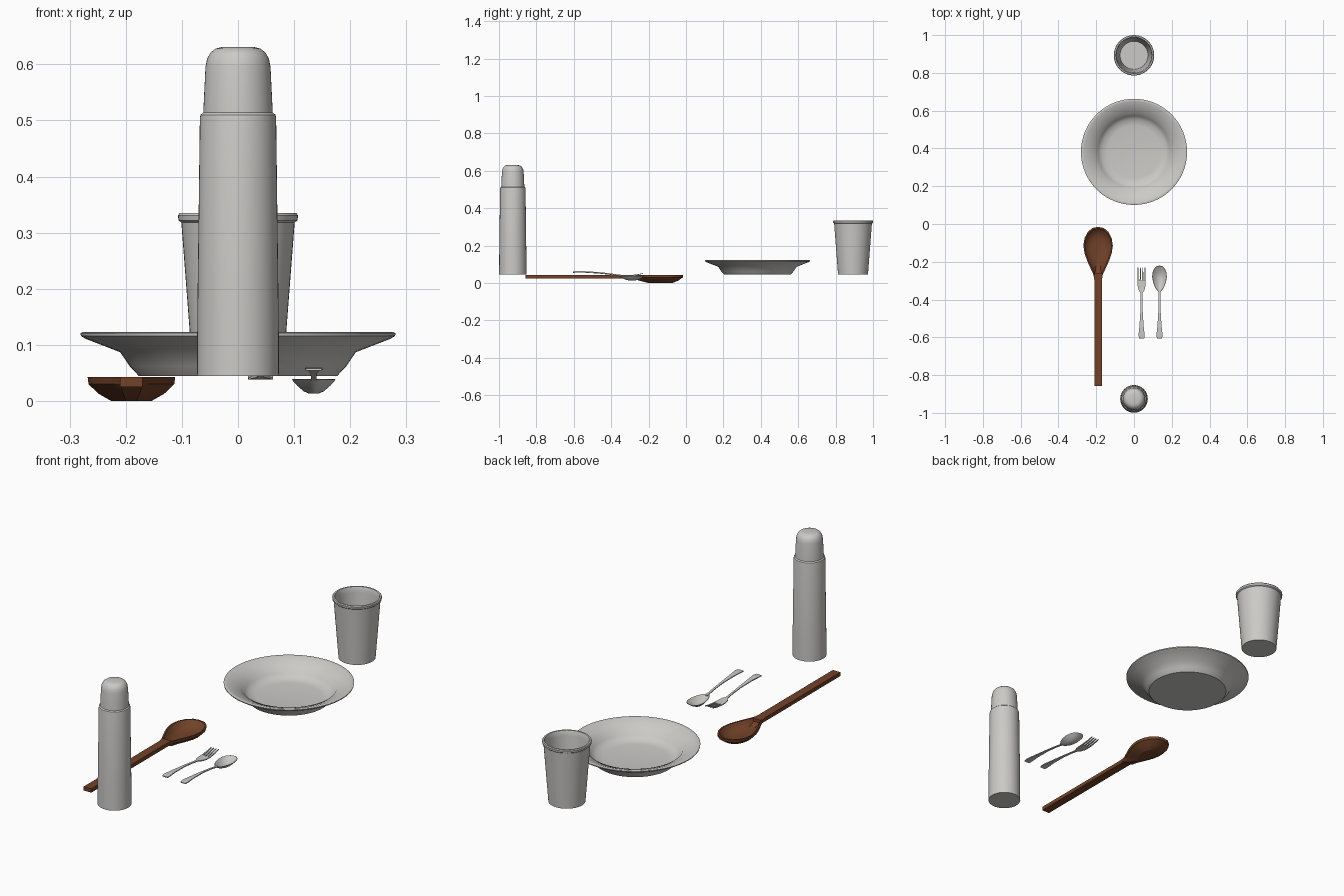
import bpy, bmesh, math

cube = bpy.data.objects.get("Cube")
if cube:
    bpy.data.objects.remove(cube, do_unlink=True)


def material(name, color):
    m = bpy.data.materials.new(name)
    m.use_nodes = True
    m.diffuse_color = (*color, 1)
    m.node_tree.nodes["Principled BSDF"].inputs["Base Color"].default_value = (*color, 1)
    return m


metal = material("pale_grey", (0.60, 0.59, 0.57))
wood = material("brown_wood", (0.17, 0.055, 0.022))


def finish(name, bm, mat, angle=35):
    bmesh.ops.remove_doubles(bm, verts=bm.verts, dist=1e-5)
    bmesh.ops.recalc_face_normals(bm, faces=bm.faces)
    mesh = bpy.data.meshes.new(name)
    bm.to_mesh(mesh)
    bm.free()
    mesh.materials.append(mat)
    obj = bpy.data.objects.new(name, mesh)
    bpy.context.collection.objects.link(obj)
    bpy.ops.object.select_all(action="DESELECT")
    obj.select_set(True)
    bpy.context.view_layer.objects.active = obj
    bpy.ops.object.shade_smooth_by_angle(angle=math.radians(angle))
    return obj


def loft(name, rings, mat, angle=35):
    """Skin a row of equal closed rings and cap both ends."""
    bm = bmesh.new()
    loops = [[bm.verts.new(p) for p in ring] for ring in rings]
    n = len(loops[0])
    for a, b in zip(loops, loops[1:]):
        for i in range(n):
            j = (i + 1) % n
            bm.faces.new((a[i], a[j], b[j], b[i]))
    bm.faces.new(loops[0])
    bm.faces.new(loops[-1])
    return finish(name, bm, mat, angle)


def lathe(name, cy, profile, mat, n=48):
    rings = [[(r * math.cos(i * math.tau / n), cy + r * math.sin(i * math.tau / n), z)
              for i in range(n)] for r, z in profile]
    return loft(name, rings, mat)


def dish(name, cx, cy, half, levels, mat, angle=35):
    """Spoon bowl: a mirrored outline scaled through (scale, z) levels."""
    outline = half + [(-x, y) for x, y in reversed(half) if x > 0]
    rings = [[(cx + x * s, cy + (y - cy) * s, z) for x, y in outline] for s, z in levels]
    return loft(name, rings, mat, angle)


def strip(name, cx, rows, mat, thick):
    """Bar of rectangular sections, rows of (y, half width, top z)."""
    rings = [[(cx - w, y, z), (cx + w, y, z), (cx + w, y, z - thick), (cx - w, y, z - thick)]
             for y, w, z in rows]
    return loft(name, rings, mat)


# Flask with a domed cap
lathe("flask_body", -0.926, [(0.073, 0.045), (0.0725, 0.15), (0.068, 0.504),
                             (0.067, 0.510), (0.062, 0.514)], metal)
lathe("flask_cap", -0.926, [(0.062, 0.512), (0.058, 0.595), (0.055, 0.61), (0.049, 0.621),
                            (0.040, 0.628), (0.028, 0.631)], metal)

# Open cup with a rolled rim
lathe("cup", 0.893, [(0.080, 0.045), (0.101, 0.318), (0.106, 0.322), (0.107, 0.331),
                     (0.104, 0.335), (0.097, 0.335), (0.094, 0.328), (0.092, 0.31),
                     (0.074, 0.055)], metal)

# Deep plate
lathe("plate", 0.382, [(0.150, 0.045), (0.177, 0.045), (0.193, 0.062), (0.210, 0.087),
                       (0.272, 0.111), (0.280, 0.116), (0.281, 0.121), (0.276, 0.123),
                       (0.266, 0.121), (0.207, 0.098), (0.190, 0.074), (0.172, 0.059),
                       (0.140, 0.054)], metal, 64)

# Wooden spoon
wide = [(0, -0.015), (0.030, -0.021), (0.055, -0.042), (0.072, -0.075), (0.078, -0.115),
        (0.072, -0.155), (0.058, -0.195), (0.040, -0.235), (0.025, -0.268), (0.020, -0.295)]
dish("wooden_bowl", -0.19, -0.12, wide,
     [(0.46, 0), (0.75, 0.013), (0.98, 0.030), (1, 0.043), (0.92, 0.043),
      (0.80, 0.029), (0.60, 0.018), (0.3, 0.013)], wood, 25)
strip("wooden_handle", -0.19, [(-0.858, 0.02, 0.043), (-0.26, 0.02, 0.043)], wood, 0.018)

# Small metal spoon
small = [(0, -0.220), (0.016, -0.224), (0.029, -0.237), (0.037, -0.257), (0.039, -0.280),
         (0.034, -0.308), (0.024, -0.335), (0.012, -0.352), (0.005, -0.362)]
dish("spoon_bowl", 0.135, -0.287, small,
     [(0.2, 0.013), (0.45, 0.017), (0.75, 0.027), (1, 0.038), (0.96, 0.039),
      (0.72, 0.030), (0.42, 0.020), (0.15, 0.017)], metal)
grip = [(-0.605, 0.014, 0.058), (-0.585, 0.016, 0.060), (-0.54, 0.011, 0.059),
        (-0.46, 0.006, 0.054), (-0.40, 0.005, 0.047), (-0.345, 0.005, 0.038)]
strip("spoon_handle", 0.135, grip, metal, 0.004)

# Fork with four tines
strip("fork_handle", 0.04, [(y, w, z + 0.004) for y, w, z in grip[:-1]] +
      [(-0.365, 0.006, 0.046), (-0.348, 0.016, 0.044), (-0.325, 0.021, 0.042),
       (-0.298, 0.022, 0.042)], metal, 0.004)
for k in range(4):
    strip(f"fork_tine_{k + 1}", 0.04 + (k - 1.5) * 0.0125,
          [(-0.300, 0.0034, 0.042), (-0.262, 0.003, 0.046), (-0.230, 0.0018, 0.053)],
          metal, 0.004)
